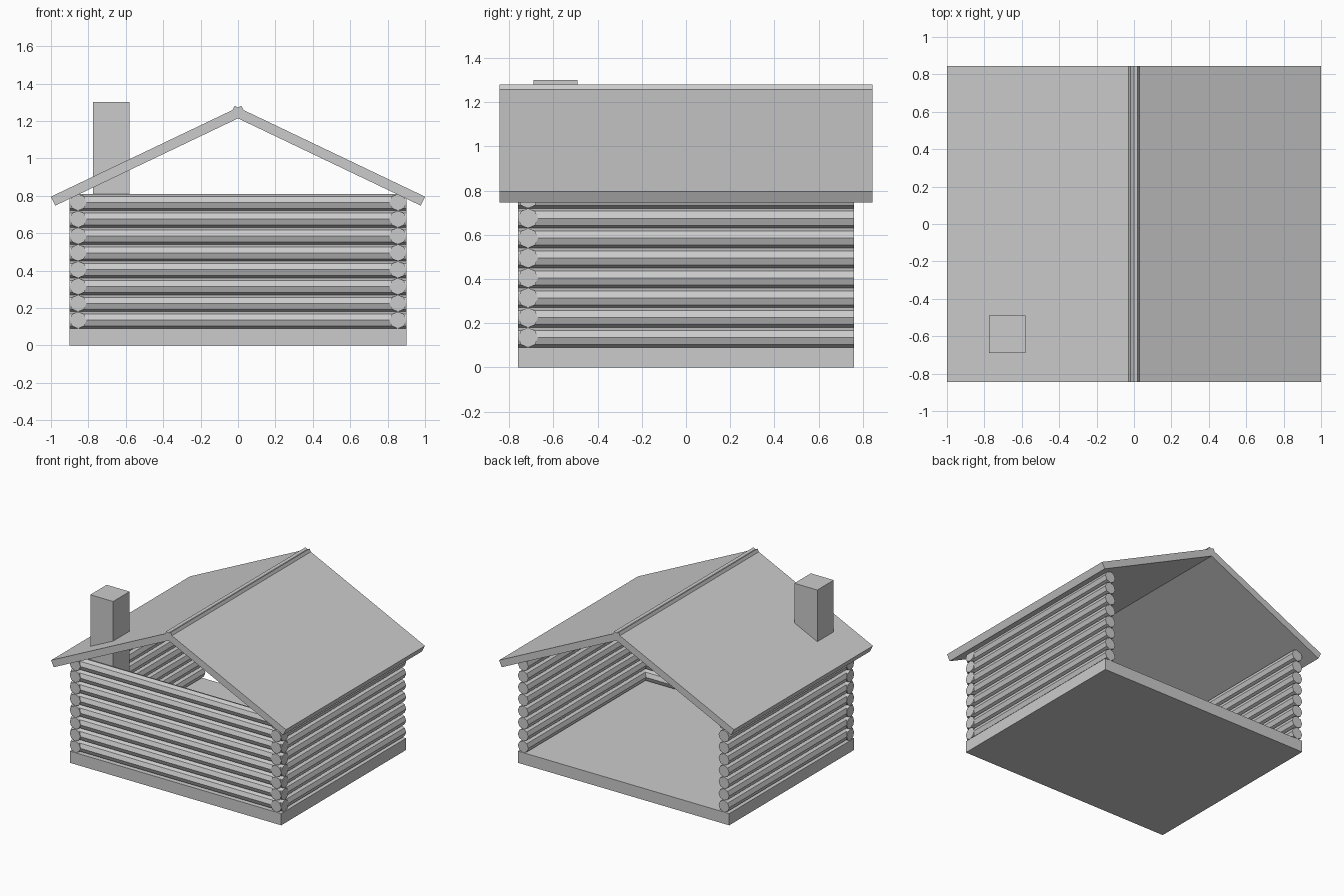
import bpy, bmesh, math
from mathutils import Matrix, Vector

cube = bpy.data.objects.get("Cube")
if cube:
    bpy.data.objects.remove(cube, do_unlink=True)

GREY = (0.6, 0.6, 0.6, 1.0)
mat = bpy.data.materials.new("plain grey")
mat.use_nodes = True
mat.diffuse_color = GREY
mat.node_tree.nodes["Principled BSDF"].inputs["Base Color"].default_value = GREY


def finish(name, bm):
    bmesh.ops.recalc_face_normals(bm, faces=bm.faces)
    mesh = bpy.data.meshes.new(name)
    bm.to_mesh(mesh)
    bm.free()
    mesh.materials.append(mat)
    obj = bpy.data.objects.new(name, mesh)
    bpy.context.collection.objects.link(obj)
    return obj


def box(name, low, high):
    low, high = Vector(low), Vector(high)
    bm = bmesh.new()
    bmesh.ops.create_cube(bm, size=1)
    bmesh.ops.scale(bm, vec=high - low, verts=bm.verts)
    bmesh.ops.translate(bm, vec=(low + high) / 2, verts=bm.verts)
    return finish(name, bm)


def log_wall(name, centre, length, axis):
    """Stack of eight-sided logs lying along the given axis."""
    turn = Matrix.Rotation(math.pi / 2, 4, "Y" if axis == "x" else "X")
    bm = bmesh.new()
    for i in range(LOGS):
        place = Matrix.Translation((*centre, BASE_H + RADIUS * (2 * i + 1)))
        bmesh.ops.create_cone(bm, cap_ends=True, segments=8, radius1=RADIUS,
                              radius2=RADIUS, depth=length, matrix=place @ turn)
    return finish(name, bm)


HALF_X, HALF_Y, BASE_H = 0.9, 0.76, 0.09
RADIUS, LOGS = 0.045, 8

# Floor slab and the three log walls; the back stays open
box("floor_base", (-HALF_X, -HALF_Y, 0), (HALF_X, HALF_Y, BASE_H))
log_wall("front_log_wall", (0, RADIUS - HALF_Y), 2 * HALF_X, "x")
for side, name in ((1, "left_log_wall"), (-1, "right_log_wall")):
    log_wall(name, (side * (HALF_X - RADIUS), 0), 2 * HALF_Y, "y")

# Two roof slabs that cross at the ridge
EAVE = Vector((1.0, 0, 0.795))
RIDGE = Vector((-0.018, 0, 1.281))
THICK, ROOF_Y = 0.053, 0.845
slope = (RIDGE - EAVE).normalized()
drop = Vector((-slope.z, 0, slope.x)) * THICK
for side, name in ((1, "left_roof_slab"), (-1, "right_roof_slab")):
    bm = bmesh.new()
    ring = [EAVE, RIDGE, RIDGE + drop, EAVE + drop]
    verts = [bm.verts.new((side * p.x, -ROOF_Y, p.z)) for p in ring]
    face = bm.faces.new(verts)
    new = bmesh.ops.extrude_face_region(bm, geom=[face])["geom"]
    bmesh.ops.translate(bm, vec=(0, 2 * ROOF_Y, 0),
                        verts=[v for v in new if isinstance(v, bmesh.types.BMVert)])
    finish(name, bm)

# Chimney rising from the floor through the roof
box("chimney", (-0.775, -0.69, BASE_H - 0.002), (-0.58, -0.49, 1.30))
